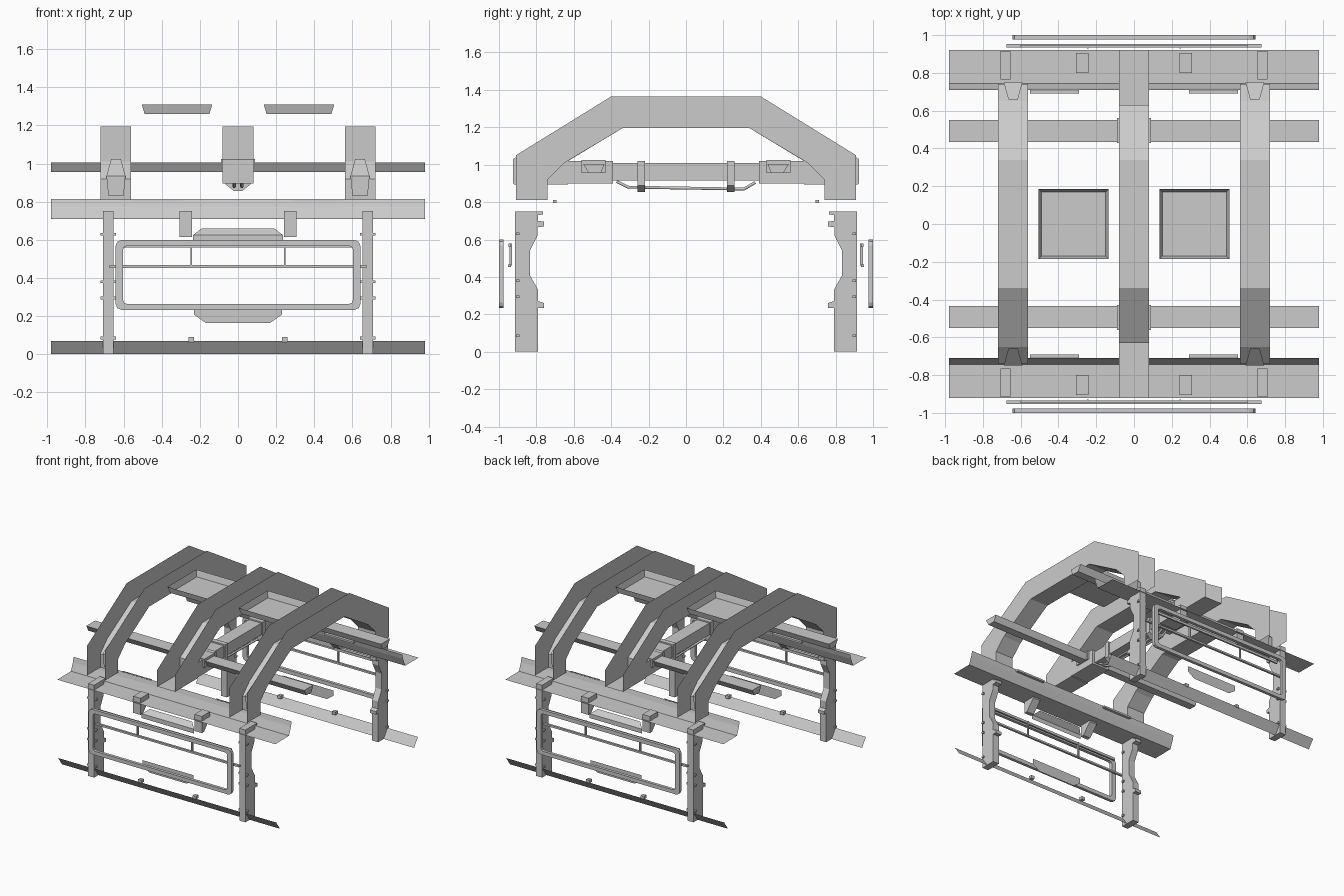
import bpy, bmesh

old = bpy.data.objects.get("Cube")
if old:
    bpy.data.objects.remove(old)

grey = bpy.data.materials.new("light_grey")
grey.use_nodes = True
grey.diffuse_color = (0.6, 0.6, 0.6, 1)
grey.node_tree.nodes["Principled BSDF"].inputs["Base Color"].default_value = (0.6, 0.6, 0.6, 1)


def mesh(name, verts, faces):
    me = bpy.data.meshes.new(name)
    me.from_pydata([tuple(v) for v in verts], [], faces)
    me.materials.append(grey)
    ob = bpy.data.objects.new(name, me)
    bpy.context.collection.objects.link(ob)
    return ob


def tidy(ob):
    bm = bmesh.new()
    bm.from_mesh(ob.data)
    bmesh.ops.recalc_face_normals(bm, faces=bm.faces)
    bm.to_mesh(ob.data)
    bm.free()
    return ob


def sweep_x(name, profile, x0, x1, s=1, solid=True):
    """Run a (y, z) profile along x, as a solid or as an open sheet."""
    n = len(profile)
    verts = [(x, y * s, z) for x in (x0, x1) for y, z in profile]
    faces = [(i, (i + 1) % n, n + (i + 1) % n, n + i) for i in range(n if solid else n - 1)]
    if solid:
        faces += [tuple(range(n)), tuple(range(n, 2 * n))]
    return tidy(mesh(name, verts, faces))


def box(name, x0, x1, y0, y1, z0, z1, s=1):
    return sweep_x(name, [(y0, z0), (y1, z0), (y1, z1), (y0, z1)], x0, x1, s)


def tube(name, points, radius):
    cu = bpy.data.curves.new(name, "CURVE")
    cu.dimensions = "3D"
    cu.bevel_depth = radius
    cu.bevel_resolution = 1
    cu.use_fill_caps = True
    sp = cu.splines.new("POLY")
    sp.points.add(len(points) - 1)
    for p, co in zip(sp.points, points):
        p.co = (*co, 1)
    cu.materials.append(grey)
    ob = bpy.data.objects.new(name, cu)
    bpy.context.collection.objects.link(ob)
    return ob


def both_ends(half):
    return half + [(-y, z) for y, z in reversed(half)]


def arch(name, x, outer, inner):
    """Open-topped channel: two side sheets and a soffit."""
    o, i = both_ends(outer), both_ends(inner)
    for side in (-0.08, 0.08):
        ring = o + i[::-1]
        mesh(name + "_side", [(x + side, y, z) for y, z in ring], [tuple(range(len(ring)))])
    sweep_x(name + "_soffit", i, x - 0.08, x + 0.08, solid=False)


# Roof arches
for x in (-0.64, 0.64):
    arch("side_arch", x, [(-0.91, 0.81), (-0.91, 1.05), (-0.4, 1.365)],
         [(-0.74, 0.81), (-0.74, 0.92), (-0.65, 1.01), (-0.34, 1.195)])
arch("centre_arch", 0, [(-0.925, 0.9), (-0.925, 1.03), (-0.4, 1.365)],
     [(-0.92, 0.895), (-0.63, 0.895), (-0.63, 1.02), (-0.34, 1.195)])

# Ceiling trays, open at the top
for x in (-0.32, 0.32):
    verts = []
    for r, z in ((0.17, 1.26), (0.185, 1.31)):
        verts += [(x - r, -r, z), (x + r, -r, z), (x + r, r, z), (x - r, r, z)]
    mesh("ceiling_tray", verts, [(0, 1, 2, 3)] +
         [(i, (i + 1) % 4, (i + 1) % 4 + 4, i + 4) for i in range(4)])

# Ceiling spine with its handrails and clamps
box("ceiling_spine", -0.055, 0.055, -0.4, 0.4, 0.915, 1.01)
for dx in (-0.02, 0.02):
    tube("ceiling_rail", [(dx, -0.37, 0.91), (dx, -0.31, 0.88), (dx, 0.31, 0.87),
                          (dx, 0.37, 0.905)], 0.009)
for y in (-0.24, 0.24):
    ring = [(-0.065, 1.02), (-0.065, 0.89), (-0.02, 0.855), (0.02, 0.855), (0.065, 0.89), (0.065, 1.02)]
    n = len(ring)
    verts = [(x, y + d, z) for d in (-0.02, 0.02) for x, z in ring]
    tidy(mesh("rail_clamp", verts, [tuple(range(n)), tuple(range(n, 2 * n))] +
              [(i, (i + 1) % n, n + (i + 1) % n, n + i) for i in range(n)]))

post = [(0.915, 0), (0.79, 0), (0.79, 0.235), (0.76, 0.235), (0.76, 0.26), (0.79, 0.27),
        (0.79, 0.33), (0.835, 0.41), (0.835, 0.54), (0.795, 0.62), (0.795, 0.665), (0.76, 0.67),
        (0.76, 0.695), (0.79, 0.7), (0.79, 0.73), (0.765, 0.735), (0.765, 0.75), (0.915, 0.75)]

for s in (-1, 1):
    # Long beams, with a flat wall shelf that curls up into a cove
    sweep_x("upper_beam", [(0.55, 1.005), (0.435, 1.005), (0.455, 0.955), (0.52, 0.955)], -0.98, 0.98, s)
    box("spine_end", -0.078, 0.078, 0.39, 0.63, 0.9, 1.02, s)
    box("beam_joint", -0.09, 0.09, 0.43, 0.56, 0.955, 1.025, s)
    sweep_x("wall_shelf", [(0.92, 0.71), (0.745, 0.712), (0.72, 0.775), (0.71, 0.815)],
            -0.98, 0.98, s, solid=False)
    sweep_x("floor_skirt", [(0.91, 0.07), (0.86, 0)], -0.98, 0.98, s, solid=False)

    for m in (-1, 1):
        # Posts and clips
        x = 0.68 * m
        sweep_x("wall_post", post, x - 0.027, x + 0.027, s)
        for z in (0.085, 0.295, 0.38, 0.63):
            box("post_clip", x - 0.04, x + 0.04, 0.89, 0.91, z - 0.007, z + 0.007, s)
        # Shelf brackets, floor clips and shelf flaps
        x = 0.275 * m
        sweep_x("shelf_bracket", [(0.905, 0.75), (0.905, 0.615), (0.875, 0.615), (0.8, 0.7), (0.8, 0.75)],
                x - 0.033, x + 0.033, s)
        box("floor_clip", 0.245 * m - 0.015, 0.245 * m + 0.015, 0.88, 0.91, 0.065, 0.09, s)
        box("shelf_flap", 0.42 * m - 0.13, 0.42 * m + 0.13, 0.692, 0.712, 0.795, 0.81, s)
        # Tapered covers on the arch legs
        x = 0.64 * m
        rows = [(0.025, 0.66, 1.025), (0.05, 0.75, 0.935), (0.04, 0.75, 0.83)]
        verts = [(x + k * w, y * s, z) for w, y, z in rows for k in (-1, 1)]
        mesh("arch_cover", verts, [(0, 1, 3, 2), (2, 3, 5, 4)])
        # Window uprights
        box("window_upright", 0.245 * m - 0.005, 0.245 * m + 0.005, 0.93, 0.945, 0.46, 0.58, s)

    # Window frame: rounded ring with a flat section
    loops = []
    for hx, hz, c in ((0.642, 0.183, 0.03), (0.603, 0.152, 0.02)):
        ring = []
        for sx, sz in ((1, 1), (-1, 1), (-1, -1), (1, -1)):
            corner = [(hx, hz - c), (hx - 0.3 * c, hz - 0.3 * c), (hx - c, hz)]
            if sx * sz < 0:
                corner.reverse()
            ring += [(a * sx, 0.416 + b * sz) for a, b in corner]
        loops.append(ring)
    n = len(loops[0])
    verts = [(a, s * y, b) for ring, y in ((loops[0], 0.976), (loops[0], 1.0),
                                         (loops[1], 1.0), (loops[1], 0.976)) for a, b in ring]
    faces = [(r * n + i, r * n + (i + 1) % n, (r + 1) % 4 * n + (i + 1) % n, (r + 1) % 4 * n + i)
             for r in range(4) for i in range(n)]
    tidy(mesh("window_frame", verts, faces))

    # Window rails
    box("window_rail", -0.675, 0.675, 0.935, 0.952, 0.452, 0.467, s)
    box("window_top_rail", -0.6, 0.6, 0.935, 0.948, 0.56, 0.58, s)

    # Tapered panels above and below the window
    for name, z0, z1, y1, w0, w1 in (("upper_panel", 0.59, 0.66, 0.86, 0.235, 0.19),
                                     ("lower_panel", 0.25, 0.165, 0.9, 0.23, 0.17)):
        zm = (z0 + z1) / 2
        verts = [(-w0, 0.9 * s, z0), (w0, 0.9 * s, z0), (w0, 0.9 * s, zm),
                 (w1, y1 * s, z1), (-w1, y1 * s, z1), (-w0, 0.9 * s, zm)]
        mesh(name, verts, [(0, 1, 2, 5), (5, 2, 3, 4)])
